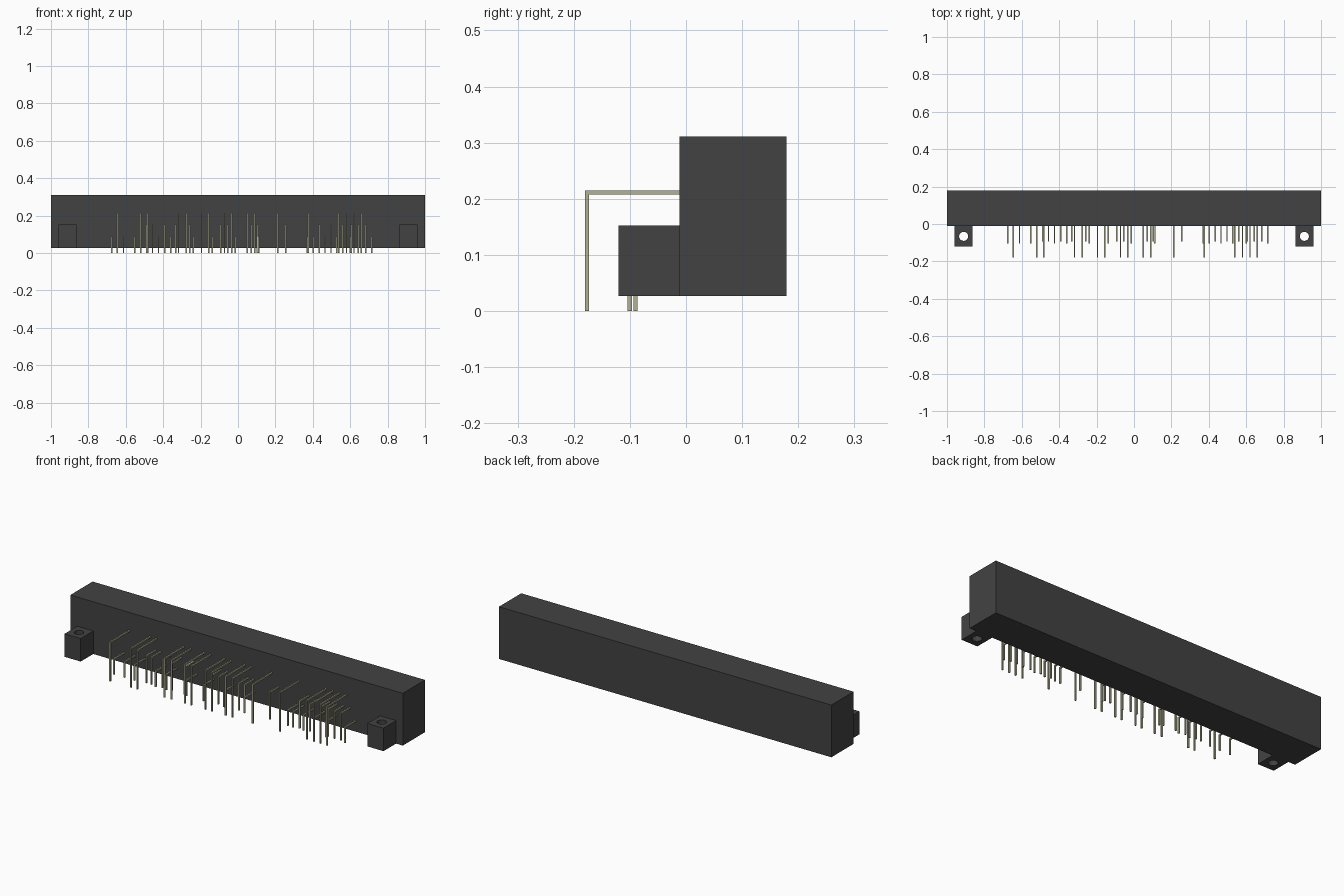
import bpy
import bmesh
import math
from mathutils import Matrix, Vector

if "Cube" in bpy.data.objects:
    bpy.data.objects.remove(bpy.data.objects["Cube"], do_unlink=True)


def material(name, color):
    m = bpy.data.materials.new(name)
    m.use_nodes = True
    m.diffuse_color = color
    m.node_tree.nodes["Principled BSDF"].inputs["Base Color"].default_value = color
    return m


BLACK = material("black plastic", (0.055, 0.055, 0.055, 1))
METAL = material("pin metal", (0.45, 0.45, 0.30, 1))


def add_box(bm, lo, hi):
    lo, hi = Vector(lo), Vector(hi)
    mat = Matrix.Translation((lo + hi) / 2) @ Matrix.Diagonal((*(hi - lo), 1))
    bmesh.ops.create_cube(bm, size=1, matrix=mat)


def finish(bm, name, mat):
    bmesh.ops.recalc_face_normals(bm, faces=bm.faces)
    me = bpy.data.meshes.new(name)
    bm.to_mesh(me)
    bm.free()
    me.materials.append(mat)
    ob = bpy.data.objects.new(name, me)
    bpy.context.collection.objects.link(ob)
    return ob


BACK = -0.012          # rear wall of the housing, where the pins leave
BASE, TOP = 0.027, 0.311

# Long housing block
bm = bmesh.new()
add_box(bm, (-1, BACK, BASE), (1, 0.179, TOP))
finish(bm, "housing", BLACK)


# Mounting ears: square block with a round through hole
def mounting_ear(name, cx):
    n, r, half = 32, 0.024, 0.0485
    y0, y1, hole_y = -0.12, BACK, -0.066
    bm = bmesh.new()
    rings = {}
    for z in (BASE, 0.152):
        inner, outer = [], []
        for i in range(n):
            a = 2 * math.pi * i / n
            c, s = math.cos(a), math.sin(a)
            k = 1 / max(abs(c), abs(s))
            inner.append(bm.verts.new((cx + r * c, hole_y + r * s, z)))
            outer.append(bm.verts.new((cx + half * c * k,
                                       (y0 + y1) / 2 + (y1 - y0) / 2 * s * k, z)))
        rings[z] = inner, outer
    (bi, bo), (ti, to) = rings.values()
    for i in range(n):
        j = (i + 1) % n
        for a, b in ((bi, bo), (bo, to), (to, ti), (ti, bi)):
            bm.faces.new((a[i], a[j], b[j], b[i]))
    return finish(bm, name, BLACK)


mounting_ear("left_mounting_ear", 0.911)
mounting_ear("right_mounting_ear", -0.911)


# Right-angle pins, one mesh per row, swept from an L-shaped profile
def pin_row(name, xs, y, top, w=0.0075):
    bm = bmesh.new()
    profile = [(y, 0), (y + w, 0), (y + w, top - w), (BACK, top - w), (BACK, top), (y, top)]
    for x in xs:
        face = bm.faces.new([bm.verts.new((x - w / 2, py, pz)) for py, pz in profile])
        ext = bmesh.ops.extrude_face_region(bm, geom=[face], use_keep_orig=True)
        moved = [v for v in ext["geom"] if isinstance(v, bmesh.types.BMVert)]
        bmesh.ops.translate(bm, verts=moved, vec=(w, 0, 0))
    return finish(bm, name, METAL)


pin_row("upper_pins", [-0.645, -0.52, -0.482, -0.318, -0.276, -0.195, -0.157, -0.072, -0.033,
                       0.05, 0.09, 0.212, 0.376, 0.538, 0.58, 0.62, 0.66], -0.18, 0.215)
pin_row("middle_pins", [-0.487, -0.457, -0.392, -0.333, -0.257, -0.093, -0.055, 0.07, 0.103,
                        0.255, 0.435, 0.497, 0.56, 0.605, 0.643, 0.682], -0.094, 0.151)
pin_row("lower_pins", [-0.675, -0.612, -0.552, -0.425, -0.36, -0.24, -0.137, -0.014, 0.11,
                       0.37, 0.402, 0.465, 0.528, 0.60, 0.715], -0.104, 0.088)
